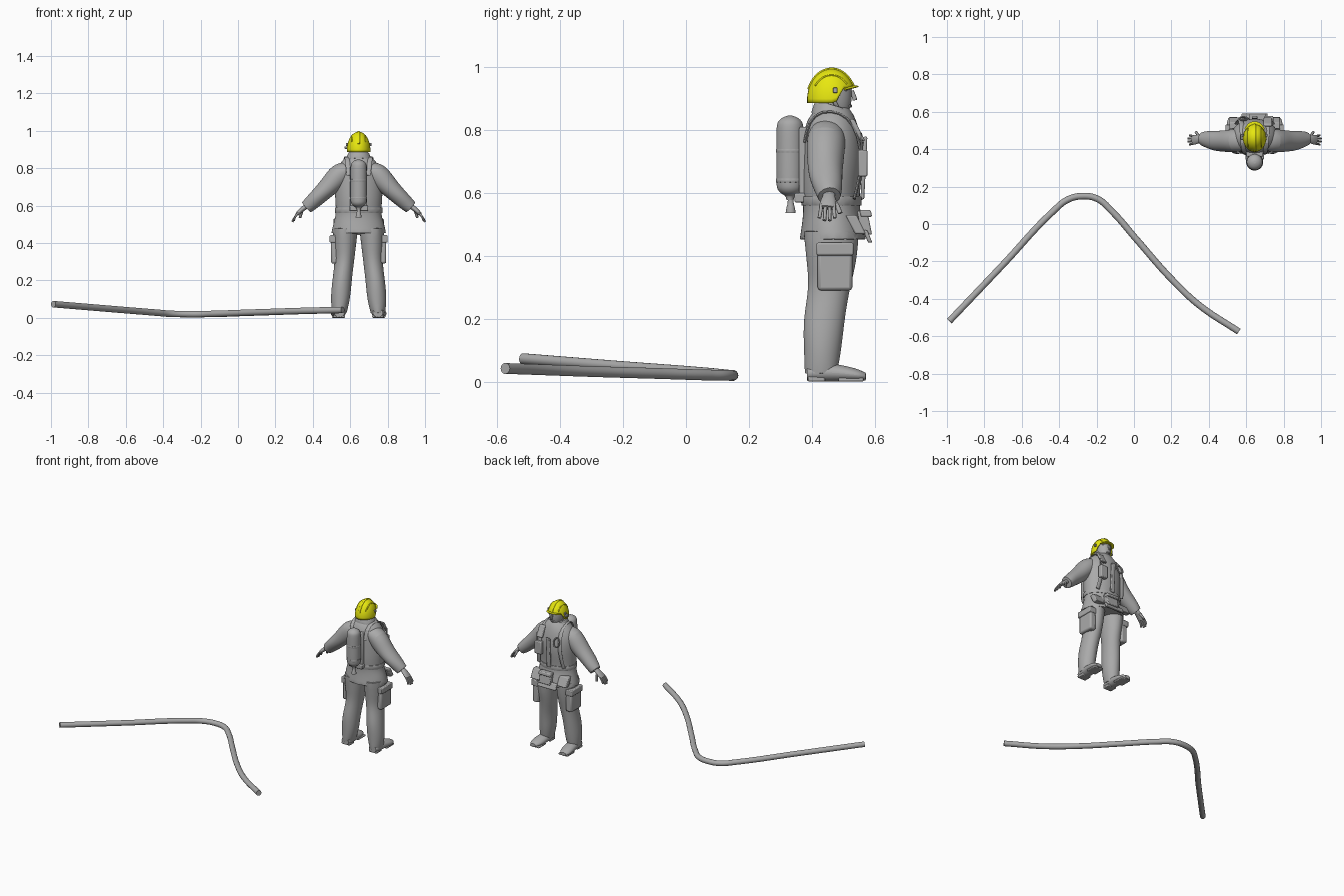
import bpy, bmesh
from math import sin, cos, pi, asin, radians
from mathutils import Vector

cube = bpy.data.objects.get("Cube")
if cube:
    bpy.data.objects.remove(cube, do_unlink=True)

CENTRE = Vector((0.645, 0, 0))  # figure stands off to one side, back to the front view
X, Y, Z = Vector((1, 0, 0)), Vector((0, 1, 0)), Vector((0, 0, 1))


def material(name, rgb):
    m = bpy.data.materials.new(name)
    m.use_nodes = True
    m.diffuse_color = (*rgb, 1)
    m.node_tree.nodes["Principled BSDF"].inputs["Base Color"].default_value = (*rgb, 1)
    return m


GREY = material("plain grey", (0.4, 0.4, 0.4))
YELLOW = material("helmet yellow", (0.8, 0.8, 0.005))


def finish(name, bm, mat, mirror=False, subsurf=0, bevel=0):
    bmesh.ops.recalc_face_normals(bm, faces=bm.faces)
    me = bpy.data.meshes.new(name)
    bm.to_mesh(me)
    bm.free()
    ob = bpy.data.objects.new(name, me)
    bpy.context.collection.objects.link(ob)
    ob.location = CENTRE
    me.materials.append(mat)
    if mirror:
        ob.modifiers.new("Mirror", "MIRROR").use_mirror_merge = False
    if bevel:
        b = ob.modifiers.new("Bevel", "BEVEL")
        b.width, b.segments = bevel, 2
    if subsurf:
        s = ob.modifiers.new("Subsurf", "SUBSURF")
        s.levels = s.render_levels = subsurf
    bpy.ops.object.select_all(action="DESELECT")
    ob.select_set(True)
    bpy.context.view_layer.objects.active = ob
    bpy.ops.object.shade_smooth_by_angle(angle=radians(40))
    return ob


def loft(name, rings, mat=GREY, n=12, ref=Y, axis=None, fold=0, mirror=False, subsurf=2):
    """Rings are (x, y, z, radius across, radius along ref)."""
    bm = bmesh.new()
    crease = bm.edges.layers.float.new("crease_edge")
    pts = [Vector(r[:3]) for r in rings]
    loops = []
    for i, r in enumerate(rings):
        t = axis or (pts[min(i + 1, len(pts) - 1)] - pts[max(i - 1, 0)]).normalized()
        v = (ref - t * ref.dot(t)).normalized()
        u = v.cross(t)
        loop = []
        for k in range(n):
            a = 2 * pi * k / n
            w = 1 + fold * sin(3 * a + 2.3 * i)
            loop.append(bm.verts.new(pts[i] + u * cos(a) * r[3] * w + v * sin(a) * r[4] * w))
        loops.append(loop)
    for a, b in zip(loops, loops[1:]):
        for k in range(n):
            bm.faces.new((a[k], a[(k + 1) % n], b[(k + 1) % n], b[k]))
    for loop in (loops[0], loops[-1]):
        for e in bm.faces.new(loop).edges:
            e[crease] = 0.8
    return finish(name, bm, mat, mirror, subsurf)


def tube(name, points, r, mat=GREY, r2=None, ref=Y, mirror=False):
    return loft(name, [(*p, r, r2 or r) for p in points], mat, 8, ref, None, 0, mirror, 1)


def box(name, centre, size, mat=GREY, tilt=0, mirror=False, bevel=0.005):
    bm = bmesh.new()
    bmesh.ops.create_cube(bm, size=1)
    for v in bm.verts:
        x, y, z = (v.co[i] * size[i] for i in range(3))
        v.co = Vector((x, y + tilt * z, z)) + Vector(centre)
    return finish(name, bm, mat, mirror, 0, bevel)


# Trousers and boots
loft("trouser_legs", [(.103, .43, .025, .040, .053), (.097, .434, .1, .055, .062),
                      (.09, .438, .2, .054, .069), (.075, .458, .3, .053, .067),
                      (.074, .462, .38, .062, .083), (.072, .463, .48, .07, .092)],
     axis=Z, fold=.03, mirror=True)
loft("boots", [(.103, .385, .026, .028, .024), (.103, .40, .028, .036, .028),
               (.104, .45, .03, .038, .032), (.109, .51, .025, .042, .026),
               (.113, .55, .02, .038, .02), (.115, .572, .016, .02, .012)],
     ref=Z, axis=Y, mirror=True)
box("boot_soles", (.108, .525, .006), (.07, .08, .012), mirror=True)
box("boot_heels", (.103, .415, .008), (.062, .055, .016), mirror=True)
box("cargo_pockets", (.125, .474, .36), (.045, .11, .14), mirror=True, bevel=.01)
box("pocket_flaps", (.129, .474, .422), (.052, .118, .04), mirror=True)

# Jacket: flared hem, waist, chest, sloping shoulders
loft("jacket", [(0, .468, .452, .15, .108), (0, .466, .5, .14, .1), (0, .463, .555, .122, .09),
                (0, .46, .61, .127, .096), (0, .468, .7, .132, .1), (0, .466, .77, .13, .095),
                (0, .463, .82, .108, .085), (0, .465, .852, .078, .068), (0, .468, .872, .05, .05)],
     axis=Z, n=16, fold=.012)
loft("collar", [(0, .462, .835, .075, .07), (0, .466, .862, .066, .066), (0, .468, .88, .058, .058)],
     axis=Vector((0, .3, 1)).normalized())
loft("waist_belt", [(0, .463, .56, .13, .098), (0, .462, .59, .131, .1)], axis=Z, n=16)
box("front_closure", (0, .566, .68), (.03, .012, .2), tilt=.05)

# Sleeves and hands
loft("sleeves", [(.05, .45, .795, .045, .055), (.1, .445, .772, .068, .066),
                 (.16, .443, .7, .054, .06), (.215, .445, .65, .047, .055),
                 (.255, .453, .612, .042, .046), (.279, .456, .59, .037, .038)],
     fold=.03, mirror=True)
loft("palms", [(.265, .455, .605, .016, .02), (.292, .455, .588, .014, .02),
               (.312, .452, .572, .013, .027), (.33, .449, .553, .01, .027)], mirror=True)
for i, finger in enumerate(("little", "ring", "middle", "index")):
    y = .43 + .0135 * i
    reach = .008 if i in (1, 2) else 0
    tube(finger + "_fingers", [(.322, y, .563), (.341, y - .002 + .001 * i, .54),
                               (.347 + reach, y - .006 + .003 * i, .52 - reach)], .0065, mirror=True)
tube("thumbs", [(.297, .465, .583), (.306, .482, .56), (.314, .491, .535)], .008, mirror=True)

# Head and face
loft("neck", [(0, .46, .83, .042, .045), (0, .465, .9, .042, .045)], axis=Z)
loft("head", [(0, .497, .85, .018, .02), (0, .485, .862, .035, .036), (0, .473, .89, .046, .056),
              (0, .469, .92, .05, .062), (0, .465, .95, .05, .062), (0, .463, .975, .035, .045)], axis=Z)
tube("nose", [(0, .526, .925), (0, .536, .905), (0, .537, .895)], .008)
tube("lips", [(-.016, .518, .877), (0, .527, .877), (.016, .518, .877)], .005, ref=Z)
tube("brow", [(-.036, .505, .93), (0, .53, .932), (.036, .505, .93)], .007, ref=Z)
tube("chin_straps", [(.052, .465, .905), (.043, .482, .87), (.02, .495, .848), (0, .499, .845)],
     .004, r2=.007, mirror=True)

# Helmet shell: low at the back and sides, raised over the face
bm = bmesh.new()
bmesh.ops.create_uvsphere(bm, u_segments=32, v_segments=24, radius=1)
bmesh.ops.delete(bm, geom=[v for v in bm.verts if v.co.z < -.01], context="VERTS")
for v in bm.verts:
    phi = asin(max(-1, min(1, v.co.z)))
    flat = Vector((v.co.x, v.co.y, 0))
    flat = flat.normalized() if flat.length > 1e-4 else flat
    s = min(1, max(0, (flat.y - .1) / .5))
    low = radians(-5 + 29 * s * s * (3 - 2 * s))
    phi = low + phi * (pi / 2 - low) / (pi / 2)
    v.co = Vector((flat.x * cos(phi) * .063, .463 + flat.y * cos(phi) * .078, .895 + sin(phi) * .1))
shell = finish("helmet_shell", bm, YELLOW)
solid = shell.modifiers.new("Solidify", "SOLIDIFY")
solid.thickness = .007

# Crest, side ribs, brim and fittings
arc = [radians(a) for a in range(10, 161, 15)]
tube("helmet_crest", [(0, .463 + .078 * cos(a), .895 + .101 * sin(a)) for a in arc if sin(a) > .3],
     .008, YELLOW, r2=.005, ref=Z + X * .01)
tube("helmet_ribs", [(.036, .463 + .064 * cos(a), .895 + .081 * sin(a)) for a in arc if sin(a) > .45],
     .004, YELLOW, ref=X, mirror=True)
loft("helmet_brim", [(-.05, .505, .93, .006, .004), (-.03, .532, .937, .012, .004),
                     (0, .541, .94, .013, .004), (.03, .532, .937, .012, .004),
                     (.05, .505, .93, .006, .004)], YELLOW, ref=Z, n=8)
box("helmet_side_clips", (.063, .475, .927), (.01, .014, .016), mirror=True, bevel=.002)
box("helmet_lamp", (-.068, .465, .91), (.014, .03, .014), bevel=.003)

# Breathing apparatus: cylinder, valve, bands, back plate
profile = [(.578, .012), (.592, .014), (.598, .03), (.612, .042), (.63, .045), (.72, .045),
           (.81, .045), (.828, .04), (.841, .025), (.846, .008)]
loft("air_cylinder", [(0, .331, z, r, r) for z, r in profile], axis=Z, n=16)
loft("cylinder_valve", [(0, .333, z, r, r) for z, r in
                        ((.536, .017), (.56, .013), (.565, .009), (.6, .01))], axis=Z, subsurf=1)
for z in (.735, .64):
    loft("cylinder_band", [(0, .332, z - .006, .047, .047), (0, .332, z + .006, .047, .047)],
         axis=Z, n=16)
box("back_plate", (0, .375, .69), (.09, .03, .24))
box("valve_block", (0, .365, .585), (.1, .04, .03))
tube("shoulder_straps", [(.05, .377, .76), (.058, .39, .83), (.062, .43, .862), (.066, .49, .858),
                         (.07, .535, .82), (.075, .56, .74), (.085, .553, .65), (.095, .535, .58)],
     .005, r2=.015, ref=X, mirror=True)

# Chest and hip equipment
box("radio", (.075, .562, .695), (.05, .03, .085))
tube("radio_aerial", [(.09, .56, .73), (.092, .556, .79)], .004, ref=X)
box("strap_pad", (.07, .545, .8), (.045, .016, .07), tilt=-.5)
ring = [radians(a) for a in range(0, 361, 30)]
tube("breathing_hose_loop", [(-.06 + .022 * cos(a), .564 - .3 * .03 * sin(a), .76 + .03 * sin(a))
                             for a in ring], .005)
box("belt_pouch", (.015, .567, .505), (.085, .035, .075), tilt=-.2)
box("pouch_flap", (.015, .572, .535), (.092, .036, .022), tilt=-.2)
box("jacket_pocket_flaps", (.1, .54, .5), (.07, .035, .06), tilt=-.5, mirror=True)
box("hem_front_flap", (0, .578, .462), (.14, .014, .04), tilt=-.4)

# Fire hose lying on the ground
path = [(-.987, -.519, .073), (-.7, -.217, .049), (-.43, .07, .027), (-.355, .13, .021),
        (-.275, .149, .02), (-.195, .134, .02), (-.12, .07, .021), (.02, -.09, .026),
        (.2, -.294, .032), (.35, -.435, .037), (.56, -.575, .042)]
curve = bpy.data.curves.new("fire_hose", "CURVE")
curve.dimensions = "3D"
curve.bevel_depth, curve.bevel_resolution, curve.use_fill_caps = .0175, 5, True
spline = curve.splines.new("BEZIER")
spline.bezier_points.add(len(path) - 1)
for p, co in zip(spline.bezier_points, path):
    p.co = co
    p.handle_left_type = p.handle_right_type = "AUTO"
curve.materials.append(GREY)
bpy.context.collection.objects.link(bpy.data.objects.new("fire_hose", curve))
